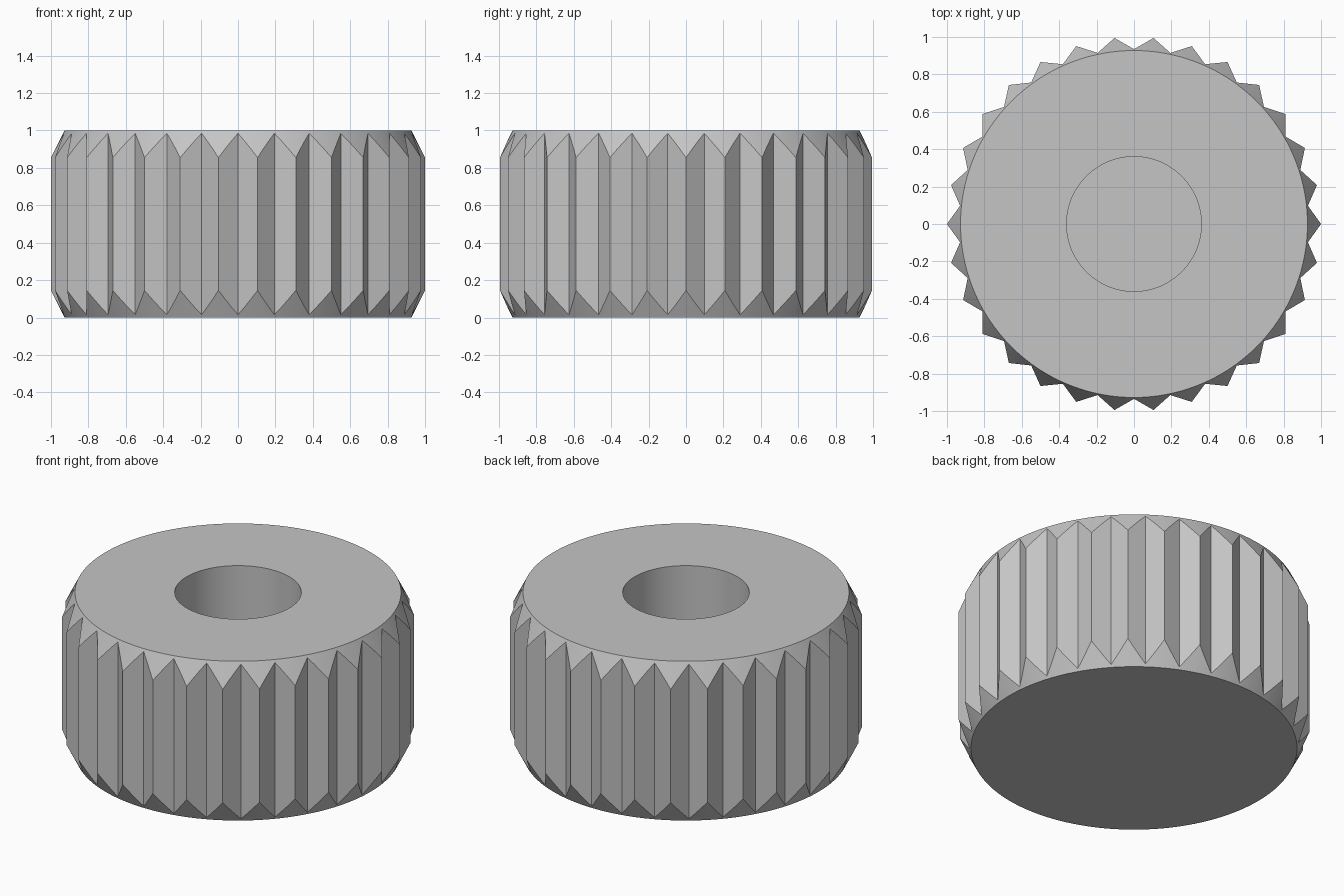
import bpy, bmesh, math

if "Cube" in bpy.data.objects:
    bpy.data.objects.remove(bpy.data.objects["Cube"], do_unlink=True)

TEETH = 30
TIP, VALLEY = 1.0, 0.935
RIM, FLARE, SLOPE = 0.9275, 1.03, 0.5   # end radius, widest blank radius, chamfer slope
BORE, FLOOR = 0.36, 0.25
SEGMENTS = 180

grey = bpy.data.materials.new("plain grey")
grey.use_nodes = True
grey.diffuse_color = (0.56, 0.56, 0.56, 1)
grey.node_tree.nodes["Principled BSDF"].inputs["Base Color"].default_value = grey.diffuse_color


def loft(name, rings):
    """Solid through stacked rings of points, with flat ends."""
    bm = bmesh.new()
    loops = [[bm.verts.new(p) for p in ring] for ring in rings]
    n = len(loops[0])
    for low, high in zip(loops, loops[1:]):
        for i in range(n):
            j = (i + 1) % n
            bm.faces.new((low[i], low[j], high[j], high[i]))
    bm.faces.new(loops[0][::-1])
    bm.faces.new(loops[-1])
    bmesh.ops.recalc_face_normals(bm, faces=bm.faces)
    mesh = bpy.data.meshes.new(name)
    bm.to_mesh(mesh)
    bm.free()
    mesh.materials.append(grey)
    obj = bpy.data.objects.new(name, mesh)
    bpy.context.collection.objects.link(obj)
    return obj


def ring(radii, z, count):
    """Ring of points whose radius cycles through the given radii."""
    return [(radii[i % len(radii)] * math.cos(math.tau * i / count),
             radii[i % len(radii)] * math.sin(math.tau * i / count), z)
            for i in range(count)]


def cut(target, tool, operation):
    mod = target.modifiers.new(operation.lower(), "BOOLEAN")
    mod.object, mod.operation, mod.solver = tool, operation, "EXACT"
    bpy.context.view_layer.objects.active = target
    bpy.ops.object.modifier_apply(modifier=mod.name)
    bpy.data.objects.remove(tool, do_unlink=True)


# Round blank with a chamfer at both ends
drop = (FLARE - RIM) / SLOPE
profile = [(RIM, 0), (FLARE, drop), (FLARE, 1 - drop), (RIM, 1)]
knob = loft("grip_wheel", [ring([r], z, SEGMENTS) for r, z in profile])

# Toothed prism trims the blank into pointed ribs
teeth = loft("tooth_cutter", [ring([TIP, VALLEY], z, 2 * TEETH) for z in (-0.1, 1.1)])
cut(knob, teeth, "INTERSECT")

# Blind bore from the top
bore = loft("bore_cutter", [ring([BORE], z, 96) for z in (FLOOR, 1.1)])
cut(knob, bore, "DIFFERENCE")

# Smooth the round surfaces, keep the ribs crisp
bpy.ops.object.select_all(action="DESELECT")
knob.select_set(True)
bpy.context.view_layer.objects.active = knob
bpy.ops.object.shade_smooth_by_angle(angle=math.radians(20))
